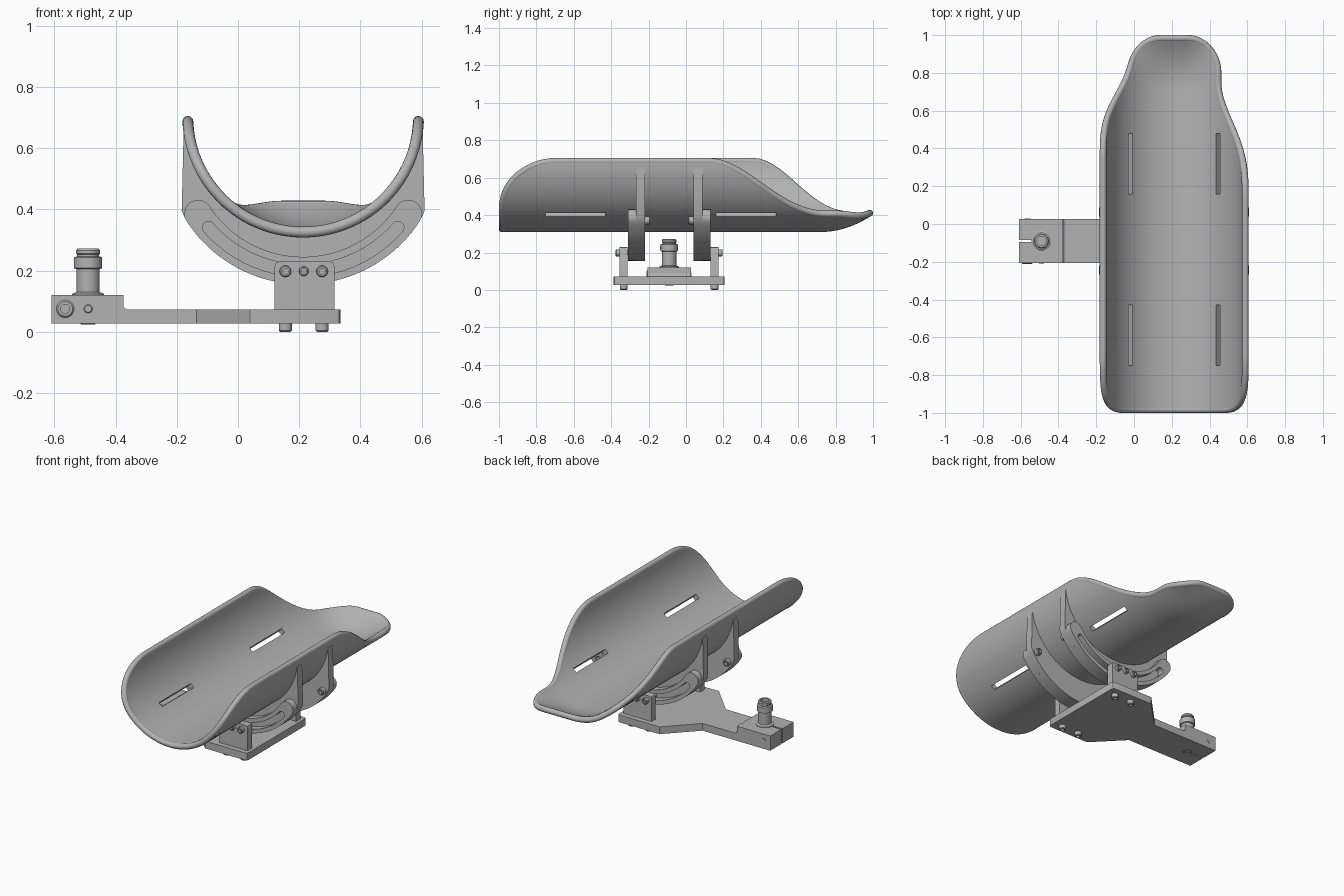
import bpy, bmesh, math
from math import sin, cos, pi, sqrt, radians, degrees, acos, asin
from mathutils import Vector

cube = bpy.data.objects.get("Cube")
if cube:
    bpy.data.objects.remove(cube, do_unlink=True)

GREY = (0.45, 0.45, 0.45, 1)
grey = bpy.data.materials.new("satin_grey")
grey.use_nodes = True
grey.diffuse_color = GREY
bsdf = next(n for n in grey.node_tree.nodes if n.type == 'BSDF_PRINCIPLED')
bsdf.inputs["Base Color"].default_value = GREY
bsdf.inputs["Roughness"].default_value = 0.6

CX, CZ, R = 0.213, 0.703, 0.377      # trough axis and mid radius
MY = -0.09                           # mid plane of the mount
BAND_Z, BAND_R = 0.61, 0.41          # slotted band arc


def finish(obj, angle=35):
    """Apply modifiers and shade smooth with sharp edges kept."""
    bpy.ops.object.select_all(action='DESELECT')
    bpy.context.view_layer.objects.active = obj
    obj.select_set(True)
    bpy.ops.object.convert(target='MESH')
    bpy.ops.object.shade_smooth_by_angle(angle=radians(angle))
    return obj


def make(name, verts, faces):
    bm = bmesh.new()
    vs = [bm.verts.new(v) for v in verts]
    for f in faces:
        bm.faces.new([vs[i] for i in f])
    bmesh.ops.recalc_face_normals(bm, faces=bm.faces)
    mesh = bpy.data.meshes.new(name)
    bm.to_mesh(mesh)
    bm.free()
    mesh.materials.append(grey)
    obj = bpy.data.objects.new(name, mesh)
    bpy.context.collection.objects.link(obj)
    return obj


def prism(name, pts, lo, hi, axis='z'):
    """Extrude a polygon along z (x, y points) or y (x, z points)."""
    put = (lambda p, h: (p[0], p[1], h)) if axis == 'z' else (lambda p, h: (p[0], h, p[1]))
    n = len(pts)
    verts = [put(p, h) for h in (lo, hi) for p in pts]
    faces = [range(n), range(n, 2 * n)]
    faces += [(i, (i + 1) % n, n + (i + 1) % n, n + i) for i in range(n)]
    return finish(make(name, verts, faces))


def strip(name, a, b, y0, y1, closed):
    """Solid plate between two matching x, z point rows."""
    n, verts, faces = len(a), [], []
    for p, q in zip(a, b):
        verts += [(p[0], y0, p[1]), (q[0], y0, q[1]), (q[0], y1, q[1]), (p[0], y1, p[1])]
    for i in range(n if closed else n - 1):
        j = (i + 1) % n
        faces += [(4 * i + k, 4 * i + (k + 1) % 4, 4 * j + (k + 1) % 4, 4 * j + k) for k in range(4)]
    if not closed:
        faces += [range(4), range(4 * n - 4, 4 * n)]
    return finish(make(name, verts, faces))


def lathe(name, loc, axis, profile, n=32):
    """Turn (radius, height) points about an axis starting at loc."""
    q = Vector(axis).to_track_quat('Z', 'Y')
    verts = [Vector(loc) + q @ Vector((r * cos(2 * pi * i / n), r * sin(2 * pi * i / n), h))
             for r, h in profile for i in range(n)]
    m = len(profile)
    faces = [range(n), range((m - 1) * n, m * n)]
    faces += [(k * n + i, k * n + (i + 1) % n, (k + 1) * n + (i + 1) % n, (k + 1) * n + i)
              for k in range(m - 1) for i in range(n)]
    return finish(make(name, verts, faces))


def bolt(name, loc, axis, r, h):
    """Cap screw with a socket; h is the head height."""
    s = 0.5 * r
    lathe(name, loc, axis, [(r, 0), (r, h - 0.2 * r), (0.8 * r, h), (s, h), (s, 0.3 * h)], 24)


# Trough: rim height along y sets the half angle of each cross-section
def smooth(t):
    t = min(max(t, 0), 1)
    return t * t * (3 - 2 * t)


def rim_angle(y, start, end):
    top = 0.688
    if y < -0.69:
        top -= 0.25 * (1 - sqrt(max(0, 1 - ((y + 0.69) / 0.293) ** 2)))
    a = degrees(acos((CZ - top) / R))
    a += (38 - a) * smooth((y - start) / (end - start))
    tip = max(0, (y - 0.8) / 0.183)
    return asin(sin(radians(a)) * (0.3 + 0.7 * sqrt(max(0, 1 - tip * tip))))


def trough_point(y, v):
    a = v * (rim_angle(y, 0.12, 0.75) if v > 0 else rim_angle(y, 0.36, 0.86))
    z = CZ - R * cos(a)
    lift = max(0, (y - 0.72) / 0.263) ** 2
    return (CX + R * sin(a), y, z + (0.411 - z) * min(lift, 1))


ys = [-0.69 - 0.293 * cos(pi / 2 * i / 14) for i in range(14)]
ys += [-0.69 + 1.49 * i / 44 for i in range(44)]
ys += [0.8 + 0.183 * sin(pi / 2 * i / 14) for i in range(15)]
COLS = 48
grid = [[trough_point(y, 2 * j / COLS - 1) for j in range(COLS + 1)] for y in ys]
w = COLS + 1
trough = make("trough", [p for row in grid for p in row],
              [(i * w + j, i * w + j + 1, (i + 1) * w + j + 1, (i + 1) * w + j)
               for i in range(len(ys) - 1) for j in range(COLS)])
solid = trough.modifiers.new("thickness", 'SOLIDIFY')
solid.thickness, solid.offset = 0.033, 0

# Strap slots cut through the trough
cutters = []
for side in (-1, 1):
    for yc in (-0.59, 0.32):
        a = side * radians(40)
        bpy.ops.mesh.primitive_cube_add(size=1, location=(CX + R * sin(a), yc, CZ - R * cos(a)),
                                        rotation=(0, -a, 0))
        cutter = bpy.context.object
        cutter.name = "slot_cutter"
        cutter.scale = (0.03, 0.32, 0.12)
        cutter.hide_render = True
        cut = trough.modifiers.new("slot", 'BOOLEAN')
        cut.operation, cut.solver, cut.object = 'DIFFERENCE', 'EXACT', cutter
        cutters.append(cutter)
bpy.context.view_layer.update()
finish(trough)
for cutter in cutters:
    bpy.data.objects.remove(cutter, do_unlink=True)

# Rounded rim bead around the trough
loop = grid[0] + [r[-1] for r in grid[1:-1]] + grid[-1][::-1] + [r[0] for r in grid[-2:0:-1]]
curve = bpy.data.curves.new("trough_rim", 'CURVE')
curve.dimensions = '3D'
curve.bevel_depth, curve.bevel_resolution = 0.0178, 4
spline = curve.splines.new('POLY')
spline.points.add(len(loop) - 1)
for pt, p in zip(spline.points, loop):
    pt.co = (*p, 1)
spline.use_cyclic_u = True
curve.materials.append(grey)
rim = bpy.data.objects.new("trough_rim", curve)
bpy.context.collection.objects.link(rim)
finish(rim, 60)


# Slotted arc band outline
def band_loop(hw, end):
    def arc(t, r):
        return (CX + r * sin(t), BAND_Z - r * cos(t))

    def cap(t, s):
        c = arc(t, BAND_R)
        return [(c[0] + s * hw * (cos(f) * sin(t) + sin(f) * cos(t)),
                 c[1] + s * hw * (sin(f) * sin(t) - cos(f) * cos(t)))
                for f in (pi * j / 10 for j in range(1, 10))]
    ts = [end * (i / 18 - 1) for i in range(37)]
    return ([arc(t, BAND_R + hw) for t in ts] + cap(end, 1)
            + [arc(t, BAND_R - hw) for t in ts[::-1]] + cap(-end, -1))


# Rib profile: trough arc above, band arc below, near-vertical sides
N = 40
low = [(CX + 0.455 * sin(t), BAND_Z - 0.455 * cos(t))
       for t in (radians(57) * (2 * i / N - 1) for i in range(N + 1))]
low = [(-0.178, 0.65), (-0.184, 0.395)] + low + [(2 * CX + 0.184, 0.395), (2 * CX + 0.178, 0.65)]
high = [(CX + 0.385 * sin(t), CZ - 0.385 * cos(t))
        for t in (radians(82) * (2 * i / (len(low) - 1) - 1) for i in range(len(low)))]

# Front and back halves of the mount mirror about the mid plane
for s, tag in ((-1, "front"), (1, "back")):
    def at(d):
        return MY + s * d
    strip(tag + "_rib", low, high, at(0.13), at(0.178), False)
    strip(tag + "_slotted_band", band_loop(0.045, radians(57)), band_loop(0.02, radians(49)),
          at(0.175), at(0.22), True)
    for side in (-1, 1):
        bolt(tag + "_rib_bolt", (CX + side * 0.355, at(0.132), 0.372), (0, -s, 0), 0.021, 0.03)
    # Upright clamp plate with its screws
    prism(tag + "_upright", [(0.12, 0.06), (0.315, 0.06), (0.315, 0.215), (0.311, 0.226), (0.3, 0.23),
                             (0.135, 0.23), (0.124, 0.226), (0.12, 0.215)], at(0.222), at(0.265), 'y')
    for x, r in ((0.155, 0.019), (0.215, 0.016), (0.275, 0.019)):
        bolt(tag + "_upright_bolt", (x, at(0.262), 0.198), (0, s, 0), r, 0.024)
        lathe(tag + "_clamp_pin", (x, at(0.17), 0.198), (0, s, 0), [(0.012, 0), (0.012, 0.07)], 16)
    for x in (0.155, 0.275):
        bolt(tag + "_base_bolt", (x, at(0.243), 0.03), (0, 0, -1), 0.021, 0.03)

# Base plate tapering into the arm
half = [(-0.4, 0.117), (-0.135, 0.117), (0.04, 0.297), (0.32, 0.297), (0.331, 0.292), (0.335, 0.28)]
prism("base_plate", [(x, MY + d) for x, d in half] + [(x, MY - d) for x, d in half[::-1]], 0.027, 0.073)

# Split clamp block at the arm end
side = [(-0.5, 0.005), (-0.61, 0.005), (-0.61, 0.117), (-0.375, 0.117)]
prism("clamp_block", [(x, MY + d) for x, d in side] + [(x, MY - d) for x, d in side[::-1]], 0.027, 0.12)
fillet = [(-0.38, 0.07), (-0.38, 0.085)] + [(-0.36 - 0.015 * cos(t), 0.088 - 0.015 * sin(t))
                                            for t in (pi / 8 * i for i in range(5))] + [(-0.36, 0.07)]
prism("block_fillet", fillet, MY - 0.117, MY + 0.117, 'y')
bolt("clamp_screw", (-0.565, MY - 0.114, 0.075), (0, -1, 0), 0.03, 0.008)
bolt("clamp_hole_ring", (-0.49, MY - 0.114, 0.075), (0, -1, 0), 0.014, 0.006)
lathe("clamp_screw_end", (-0.565, MY + 0.114, 0.075), (0, 1, 0), [(0.016, 0), (0.016, 0.005)], 24)
bolt("post_screw", (-0.49, MY, 0.03), (0, 0, -1), 0.028, 0.006)

# Post with flange, collar and socketed cap
lathe("post", (-0.49, MY, 0.1), (0, 0, 1),
      [(0.052, 0), (0.052, 0.024), (0.038, 0.03), (0.038, 0.105), (0.046, 0.108), (0.046, 0.143),
       (0.036, 0.147), (0.036, 0.153), (0.039, 0.156), (0.039, 0.166), (0.034, 0.172),
       (0.024, 0.172), (0.024, 0.145)], 40)
lathe("collar_pin", (-0.49, MY - 0.04, 0.227), (0, -1, 0), [(0.011, 0), (0.011, 0.009)], 20)
